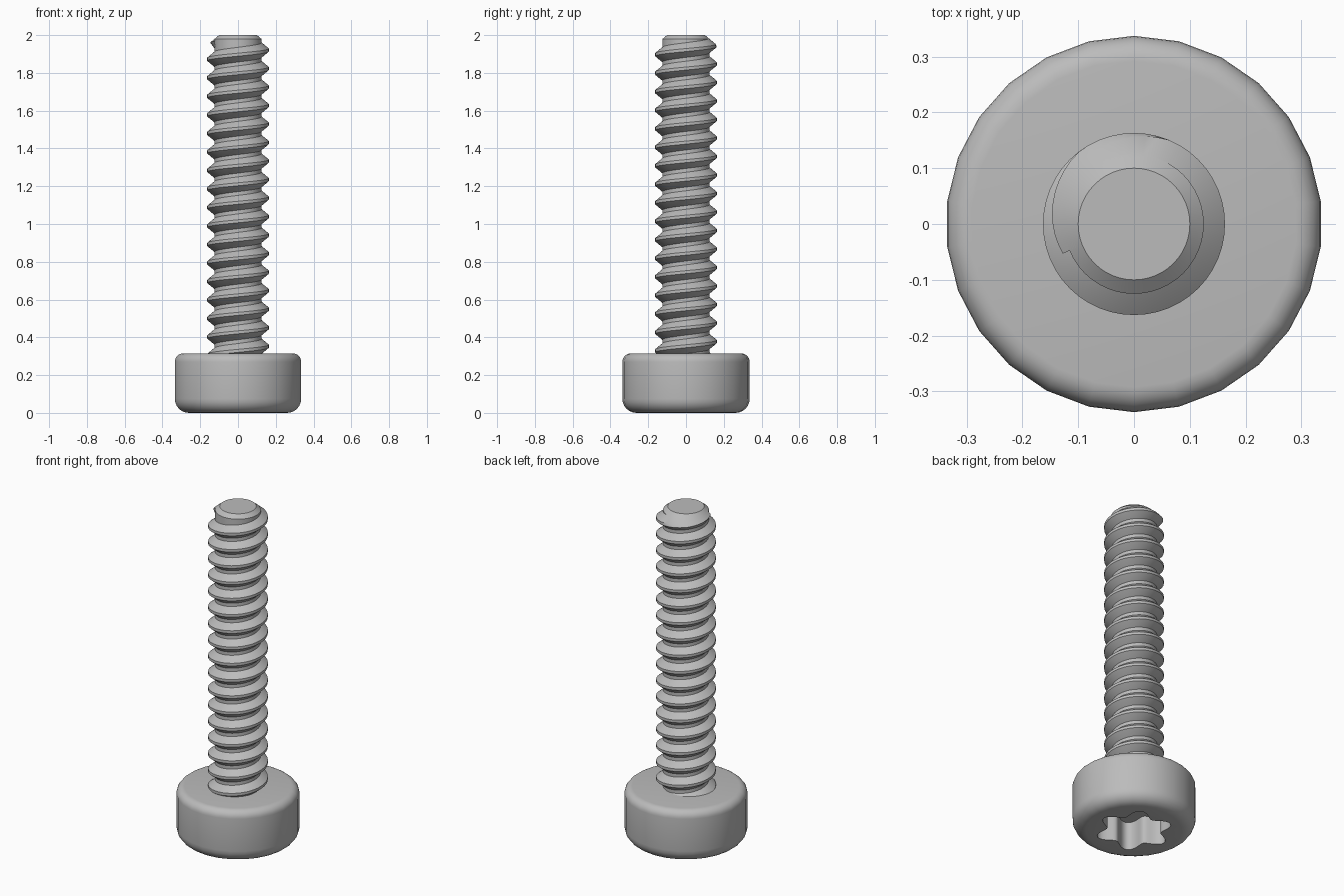
import bpy, bmesh
from math import sin, cos, pi, radians

cube = bpy.data.objects.get("Cube")
if cube:
    bpy.data.objects.remove(cube)

steel = bpy.data.materials.new("grey steel")
steel.use_nodes = True
GREY = (0.5, 0.5, 0.5, 1)
steel.diffuse_color = GREY
steel.node_tree.nodes["Principled BSDF"].inputs["Base Color"].default_value = GREY

HEAD_R, HEAD_H = 0.337, 0.315
ROOT_R, CREST_R, PITCH = 0.125, 0.163, 0.098
TIP_R, TOP = 0.1, 2.0


def add_object(name, bm):
    bmesh.ops.recalc_face_normals(bm, faces=bm.faces)
    mesh = bpy.data.meshes.new(name)
    bm.to_mesh(mesh)
    bm.free()
    ob = bpy.data.objects.new(name, mesh)
    bpy.context.collection.objects.link(ob)
    mesh.materials.append(steel)
    return ob


def smooth(ob, angle):
    bpy.ops.object.select_all(action="DESELECT")
    ob.select_set(True)
    bpy.context.view_layer.objects.active = ob
    bpy.ops.object.shade_smooth_by_angle(angle=radians(angle))


def lathe(name, profile, sides, start=pi / 2):
    """Turn (radius, height) points about z and cap both ends."""
    bm = bmesh.new()
    rings = [[bm.verts.new((r * cos(start + 2 * pi * i / sides),
                            r * sin(start + 2 * pi * i / sides), z))
              for i in range(sides)] for r, z in profile]
    for a, b in zip(rings, rings[1:]):
        for i in range(sides):
            j = (i + 1) % sides
            bm.faces.new((a[i], a[j], b[j], b[i]))
    bm.faces.new(rings[0])
    bm.faces.new(rings[-1])
    return add_object(name, bm)


def fillet(radius, z, a0, a1, steps=6):
    return [(HEAD_R - radius + radius * cos(a0 + (a1 - a0) * i / steps),
             z + radius * sin(a0 + (a1 - a0) * i / steps)) for i in range(steps + 1)]


# Rounded head
head = lathe("head", fillet(0.075, 0.075, -pi / 2, 0)
             + fillet(0.045, HEAD_H - 0.045, 0, pi / 2), 26)

# Six-lobed drive recess cut into the underside
bm = bmesh.new()
outline = []
for i in range(96):
    a = 2 * pi * i / 96
    r = 0.18 + 0.032 * cos(6 * a)
    outline.append((r * cos(a), r * sin(a)))
low = [bm.verts.new((x, y, -0.05)) for x, y in outline]
high = [bm.verts.new((x, y, 0.17)) for x, y in outline]
bm.faces.new(low)
bm.faces.new(high)
for i in range(len(low)):
    j = (i + 1) % len(low)
    bm.faces.new((low[i], low[j], high[j], high[i]))
cutter = add_object("recess_cutter", bm)
cut = head.modifiers.new("recess", "BOOLEAN")
cut.object = cutter
cut.operation = "DIFFERENCE"
cut.solver = "EXACT"
bpy.context.view_layer.objects.active = head
bpy.ops.object.modifier_apply(modifier=cut.name)
bpy.data.objects.remove(cutter)
smooth(head, 40)


# Shank core with a chamfered tip
def chamfer(z):
    return TIP_R + 1.2 * (TOP - z)


core = lathe("shank_core", [(ROOT_R, HEAD_H - 0.1),
                            (ROOT_R, TOP - (ROOT_R - TIP_R) / 1.2),
                            (TIP_R, TOP)], 48)
smooth(core, 30)

# Helical thread ridge, trimmed by the tip chamfer
bm = bmesh.new()
STEPS = 48
section = [(ROOT_R - 0.01, -0.045), (ROOT_R, -0.039), (CREST_R, -0.008),
           (CREST_R, 0.008), (ROOT_R, 0.039), (ROOT_R - 0.01, 0.045)]
z_start = HEAD_H - 0.06
count = int((TOP - 0.02 - z_start) / PITCH * STEPS)
previous = None
for i in range(count):
    a = 2 * pi * i / STEPS
    ring = []
    for r, dz in section:
        z = min(z_start + PITCH * i / STEPS + dz, TOP - 0.01)
        r = min(r, chamfer(z))
        ring.append(bm.verts.new((r * cos(a), r * sin(a), z)))
    if previous:
        for k in range(len(ring) - 1):
            bm.faces.new((previous[k], ring[k], ring[k + 1], previous[k + 1]))
    previous = ring
thread = add_object("thread", bm)
smooth(thread, 30)
